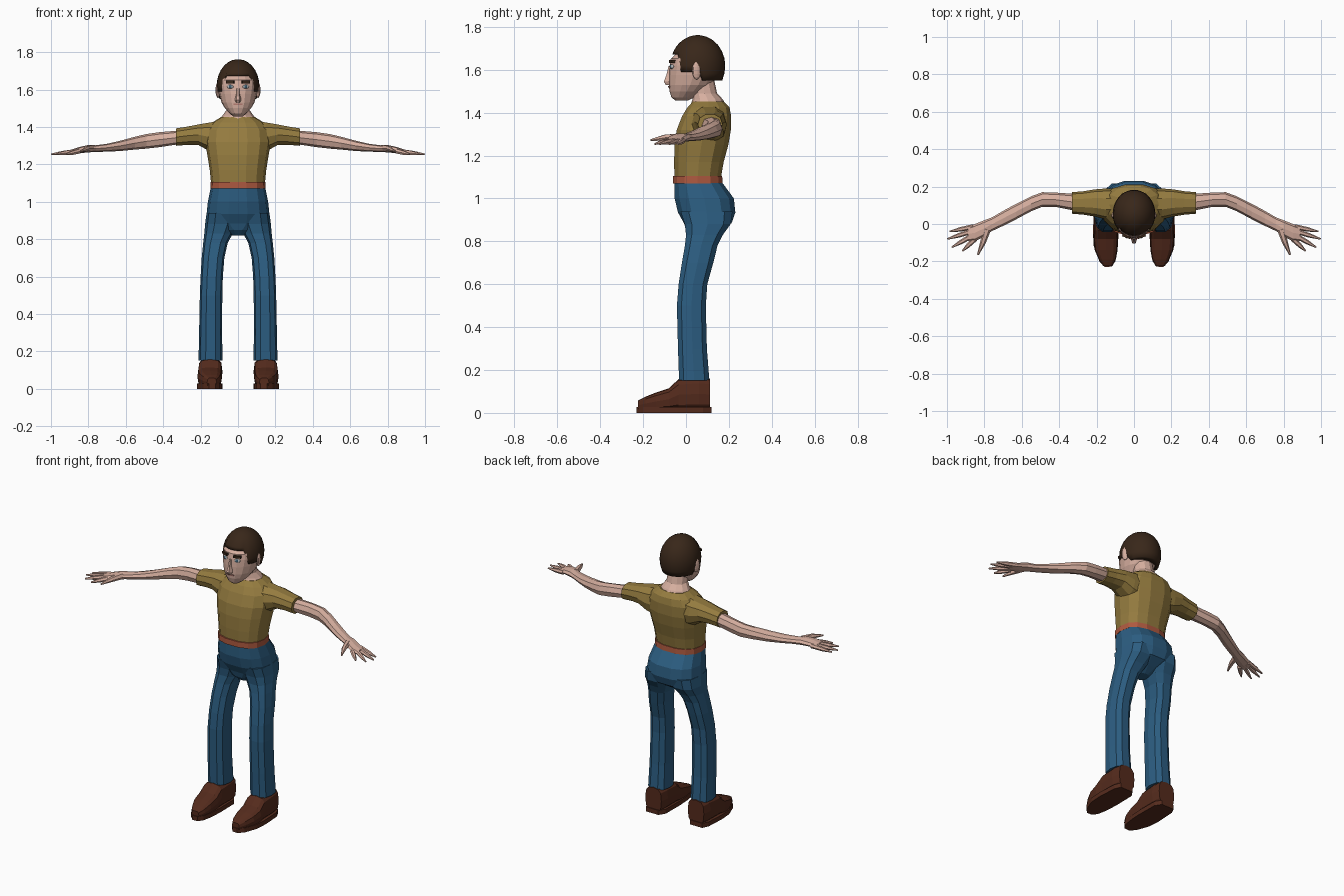
import bpy, bmesh, math
from mathutils import Vector, Matrix

if "Cube" in bpy.data.objects:
    bpy.data.objects.remove(bpy.data.objects["Cube"])


def material(name, rgb):
    m = bpy.data.materials.new(name)
    m.diffuse_color = (*rgb, 1)
    m.use_nodes = True
    m.node_tree.nodes["Principled BSDF"].inputs["Base Color"].default_value = m.diffuse_color
    return m


SKIN = material("skin", (0.68, 0.43, 0.35))
SHIRT = material("shirt", (0.30, 0.20, 0.05))
DENIM = material("denim", (0.025, 0.11, 0.22))
BELT = material("belt", (0.42, 0.10, 0.05))
LEATHER = material("leather", (0.09, 0.024, 0.012))
HAIR = material("hair", (0.04, 0.02, 0.01))
WHITE = material("eye_white", (0.8, 0.8, 0.8))
IRIS = material("iris", (0.05, 0.12, 0.18))
LIP = material("lip", (0.45, 0.2, 0.17))


def skin_rings(name, rings, mat, mirror=False, smooth=False):
    """Bridge equal-length rings of points and cap both ends."""
    bm = bmesh.new()
    vs = [[bm.verts.new(p) for p in r] for r in rings]
    n = len(rings[0])
    for a, b in zip(vs, vs[1:]):
        for i in range(n):
            j = (i + 1) % n
            bm.faces.new((a[i], a[j], b[j], b[i]))
    bm.faces.new(vs[0][::-1])
    bm.faces.new(vs[-1])
    bmesh.ops.recalc_face_normals(bm, faces=bm.faces)
    for f in bm.faces:
        f.smooth = smooth
    me = bpy.data.meshes.new(name)
    bm.to_mesh(me)
    bm.free()
    me.materials.append(mat)
    ob = bpy.data.objects.new(name, me)
    bpy.context.collection.objects.link(ob)
    if mirror:
        ob.modifiers.new("mirror", 'MIRROR').use_mirror_merge = False
    return ob


def loft(name, axis, rows, mat, n=12, p=2.3, **kw):
    """Rows are (position, u0, u1, v0, v1) sections across the given axis."""
    rings = []
    for t, u0, u1, v0, v1 in rows:
        ring = []
        for i in range(n):
            a = 2 * math.pi * i / n
            c, s = math.cos(a), math.sin(a)
            u = (u0 + u1) / 2 + (u1 - u0) / 2 * math.copysign(abs(c) ** (2 / p), c)
            v = (v0 + v1) / 2 + (v1 - v0) / 2 * math.copysign(abs(s) ** (2 / p), s)
            ring.append({'z': (u, v, t), 'x': (t, u, v), 'y': (u, t, v)}[axis])
        rings.append(ring)
    return skin_rings(name, rings, mat, **kw)


def body(name, rows, mat, **kw):
    """Symmetric vertical loft from rows (z, half width, front y, back y)."""
    return loft(name, 'z', [(z, -w, w, f, b) for z, w, f, b in rows], mat, **kw)


def finger(name, pts, radii):
    """Tapered six-sided finger through the given points."""
    pts = [Vector(q) for q in pts]
    q = (pts[-1] - pts[0]).to_track_quat('Z', 'Y')
    rings = [[c + q @ Vector((r * math.cos(k * math.pi / 3), r * math.sin(k * math.pi / 3), 0))
              for k in range(6)] for c, r in zip(pts, radii)]
    skin_rings(name, rings, SKIN, mirror=True)


def blob(name, loc, size, mat, rot=0.0, cube=False):
    """Mirrored small ellipsoid or box."""
    bm = bmesh.new()
    if cube:
        bmesh.ops.create_cube(bm, size=2)
    else:
        bmesh.ops.create_uvsphere(bm, u_segments=12, v_segments=8, radius=1)
    bm.transform(Matrix.Translation(loc) @ Matrix.Rotation(rot, 4, 'Z')
                 @ Matrix.Diagonal((*size, 1)))
    me = bpy.data.meshes.new(name)
    bm.to_mesh(me)
    bm.free()
    me.materials.append(mat)
    ob = bpy.data.objects.new(name, me)
    bpy.context.collection.objects.link(ob)
    ob.modifiers.new("mirror", 'MIRROR').use_mirror_merge = False


# Shoes: flat sole outline and a lofted upper
outline = [(.10, -.20), (.12, -.228), (.155, -.23), (.185, -.20), (.215, -.12), (.22, -.04),
           (.213, .08), (.195, .118), (.11, .118), (.085, .08), (.083, -.06), (.088, -.14)]
skin_rings("sole", [[(x, y, z) for x, y in outline] for z in (0, .028)], LEATHER, mirror=True)
loft("shoe_upper", 'y', [(-.224, .115, .165, .012, .058), (-.19, .097, .188, .012, .075),
                         (-.14, .088, .21, .012, .095), (-.08, .085, .217, .012, .115),
                         (-.035, .085, .214, .012, .157), (.06, .083, .213, .012, .165),
                         (.113, .092, .203, .012, .16)], LEATHER, n=12, p=3.2, mirror=True)

# Trousers: two legs and a pelvis
loft("trouser_leg", 'z', [(.15, .083, .211, -.035, .112), (.30, .085, .208, -.04, .10),
                          (.50, .084, .204, -.045, .095), (.60, .081, .200, -.037, .102),
                          (.70, .073, .194, -.022, .13), (.78, .055, .186, -.008, .15),
                          (.83, .028, .180, -.003, .175), (.88, .005, .176, -.01, .212),
                          (.94, .002, .168, -.03, .222)], DENIM, n=10, p=2.6, mirror=True)
body("pelvis", [(.82, .035, .03, .11), (.85, .085, .0, .16), (.885, .15, -.012, .215),
                (.935, .168, -.04, .233), (1.0, .161, -.056, .226), (1.08, .145, -.055, .167)],
     DENIM, n=14, p=2.5)

# Belt
body("belt", [(1.07, .148, -.064, .173), (1.105, .147, -.064, .171)], BELT, n=14, p=2.5)

# Shirt: trunk and sleeves
body("shirt_trunk", [(1.09, .143, -.056, .164), (1.17, .151, -.058, .178), (1.25, .164, -.056, .2),
                     (1.32, .175, -.046, .212), (1.385, .168, -.02, .213), (1.425, .135, .005, .205),
                     (1.452, .092, .03, .178)], SHIRT, n=14, p=2.4)
loft("sleeve", 'x', [(.08, .02, .19, 1.25, 1.44), (.15, .025, .19, 1.265, 1.427),
                     (.21, .04, .185, 1.30, 1.416), (.27, .05, .175, 1.302, 1.404),
                     (.332, .055, .17, 1.297, 1.394)], SHIRT, n=10, mirror=True)

# Arms and palms
loft("arm", 'x', [(.30, .068, .16, 1.31, 1.382), (.42, .092, .168, 1.292, 1.372),
                  (.49, .092, .17, 1.284, 1.362), (.55, .068, .148, 1.279, 1.348),
                  (.63, .025, .108, 1.271, 1.326), (.70, -.01, .07, 1.268, 1.31),
                  (.76, -.038, .035, 1.266, 1.302), (.80, -.066, .02, 1.264, 1.304),
                  (.85, -.093, .0, 1.259, 1.292), (.888, -.092, -.016, 1.255, 1.28)],
     SKIN, n=8, mirror=True)

# Fingers and thumb
for nm, base, tip in (("little_finger", (.86, -.015), (.985, -.04)),
                      ("ring_finger", (.865, -.038), (.998, -.08)),
                      ("middle_finger", (.865, -.062), (.975, -.125)),
                      ("index_finger", (.85, -.08), (.918, -.145))):
    b, t = Vector((*base, 1.27)), Vector((*tip, 1.254))
    finger(nm, [b, b.lerp(t, .55), t], [.014, .012, .004])
finger("thumb", [(.785, -.03, 1.286), (.808, -.1, 1.284), (.835, -.165, 1.272)], [.02, .015, .005])

# Neck and head
body("neck", [(1.43, .105, .02, .19), (1.462, .082, .03, .172), (1.49, .062, .03, .145),
              (1.56, .058, .015, .13)], SKIN, n=12, p=2)
body("head", [(1.457, .026, -.05, .01), (1.472, .045, -.068, .04), (1.50, .07, -.077, .085),
              (1.53, .088, -.08, .12), (1.575, .1, -.08, .15), (1.62, .107, -.076, .16),
              (1.652, .105, -.071, .162), (1.69, .085, -.03, .15), (1.72, .05, .01, .11)],
     SKIN, n=16, p=2)

# Face details
body("nose", [(1.618, .008, -.083, -.05), (1.575, .011, -.095, -.05), (1.545, .017, -.107, -.05),
              (1.53, .012, -.098, -.05)], SKIN, n=6, p=2)
blob("ear", (.107, .05, 1.597), (.012, .022, .042), SKIN, rot=.3)
blob("eye", (.041, -.065, 1.615), (.018, .008, .011), WHITE, rot=.35)
blob("iris", (.041, -.07, 1.615), (.009, .006, .01), IRIS, rot=.35)
blob("eyebrow", (.041, -.065, 1.64), (.022, .008, .007), HAIR, rot=.35, cube=True)
blob("mouth", (.011, -.078, 1.521), (.012, .004, .0035), LIP, rot=.15, cube=True)

# Hair: dome whose lower edge is high at the forehead and low at the nape
N, LEVELS = 28, 8
rings = [[] for _ in range(LEVELS + 2)]
for i in range(N):
    a = 2 * math.pi * i / N
    front = -math.sin(a)
    edge = 1.672 if front > .72 else 1.59 if front > -.2 else 1.55
    t0 = math.asin((edge - 1.62) / .142)
    for k in range(-1, LEVELS + 1):
        th = t0 + (math.radians(86) - t0) * max(k, 0) / LEVELS
        t = math.sin(th)
        r = math.cos(th) if t > 0 else 1 - .45 * t * t
        if k < 0:
            r *= .82
        rings[k + 1].append((.114 * r * math.cos(a), .055 + .128 * r * math.sin(a), 1.62 + .142 * t))
skin_rings("hair", rings, HAIR, smooth=True)
